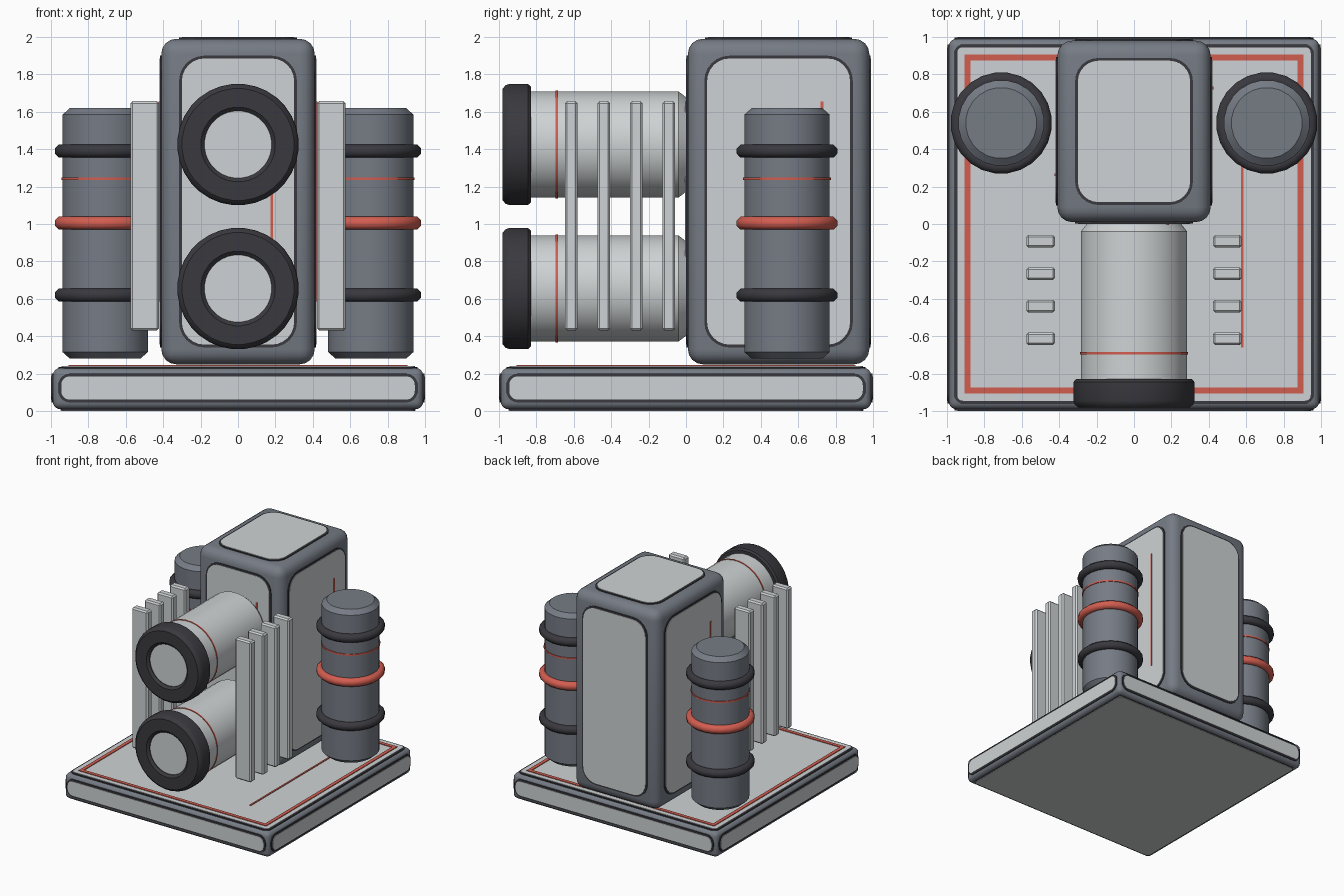
import bpy, bmesh, math
from mathutils import Vector, Matrix

if "Cube" in bpy.data.objects:
    bpy.data.objects.remove(bpy.data.objects["Cube"])


def material(name, rgb):
    m = bpy.data.materials.new(name)
    m.diffuse_color = (*rgb, 1)
    m.use_nodes = True
    m.node_tree.nodes["Principled BSDF"].inputs["Base Color"].default_value = m.diffuse_color
    return m


GREY = material("slate grey", (0.18, 0.20, 0.235))
LIGHT = material("pale grey", (0.62, 0.65, 0.66))
DARK = material("charcoal", (0.042, 0.040, 0.048))
RED = material("coral red", (0.65, 0.11, 0.08))


def finish(name, bm, mat, smooth=35):
    bmesh.ops.recalc_face_normals(bm, faces=bm.faces[:])
    me = bpy.data.meshes.new(name)
    bm.to_mesh(me)
    bm.free()
    me.materials.append(mat)
    if smooth:
        me.shade_smooth()
        me.set_sharp_from_angle(angle=math.radians(smooth))
    ob = bpy.data.objects.new(name, me)
    bpy.context.collection.objects.link(ob)
    return ob


def box(name, lo, hi, mat, bevel=0.0, seg=1):
    lo, hi = Vector(lo), Vector(hi)
    bm = bmesh.new()
    bmesh.ops.create_cube(bm, size=1, matrix=Matrix.Translation((lo + hi) / 2)
                          @ Matrix.Diagonal((*(hi - lo), 1)))
    if bevel:
        bmesh.ops.bevel(bm, geom=bm.edges[:], offset=bevel, segments=seg,
                        profile=0.5, affect='EDGES')
    return finish(name, bm, mat, 35 if seg > 1 else 0)


def plate(name, centre, normal, u, v, a, b, r, thick, mat):
    """Rounded rectangle of half sizes a, b, sunk a little into its face."""
    c, n, u, v = map(Vector, (centre, normal, u, v))
    bm = bmesh.new()
    pts = []
    for k, (su, sv) in enumerate(((1, 1), (-1, 1), (-1, -1), (1, -1))):
        for i in range(7):
            t = math.radians(90 * k + 15 * i)
            pts.append(u * (su * (a - r) + r * math.cos(t))
                       + v * (sv * (b - r) + r * math.sin(t)))
    base = bm.faces.new([bm.verts.new(c + p - n * 0.003) for p in pts])
    ext = bmesh.ops.extrude_face_region(bm, geom=[base])
    bmesh.ops.translate(bm, vec=n * (thick + 0.003),
                        verts=[g for g in ext['geom'] if isinstance(g, bmesh.types.BMVert)])
    return finish(name, bm, mat, 0)


def panel(name, *geo, a, b, r, trim=0.015):
    """Pale panel lying on a slightly larger dark trim."""
    plate(name + "_trim", *geo, a + trim, b + trim, r + trim, 0.006, DARK)
    plate(name, *geo, a, b, r, 0.010, LIGHT)


def lathe(name, profile, centre, mat, along_y=False, n=32, closed=False, smooth=35):
    """Spin (radius, height) points around z, or around y."""
    bm = bmesh.new()
    rings = []
    for r, h in profile:
        ring = []
        for i in range(n):
            t = 2 * math.pi * (i + 0.5) / n
            x, y = r * math.cos(t), r * math.sin(t)
            p = (x, h, y) if along_y else (x, y, h)
            ring.append(bm.verts.new(Vector(p) + Vector(centre)))
        rings.append(ring)
    pairs = list(zip(rings, rings[1:]))
    if closed:
        pairs.append((rings[-1], rings[0]))
    else:
        bm.faces.new(rings[0])
        bm.faces.new(rings[-1])
    for p, q in pairs:
        for i in range(n):
            j = (i + 1) % n
            bm.faces.new((p[i], p[j], q[j], q[i]))
    return finish(name, bm, mat, smooth)


X, Y, Z = (1, 0, 0), (0, 1, 0), (0, 0, 1)
SIDES = (("front", (0, -1, 0), X), ("back", (0, 1, 0), X),
         ("right", (1, 0, 0), Y), ("left", (-1, 0, 0), Y))

# Base slab with a panel on each face
box("base", (-0.99, -0.99, 0.01), (0.99, 0.99, 0.23), GREY, 0.04, 4)
for side, n, u in SIDES:
    panel("base_panel_" + side, Vector(n) * 0.99 + Vector((0, 0, 0.123)), n, u, Z,
          a=0.945, b=0.062, r=0.045)
panel("base_panel_top", (0, 0, 0.23), Z, X, Y, a=0.945, b=0.945, r=0.03)
panel("base_panel_bottom", (0, 0, 0.01), (0, 0, -1), X, Y, a=0.945, b=0.945, r=0.03, trim=0.004)

# Red border and seam on the base top
for s in (-1, 1):
    box("border_x", (-0.905, s * 0.89 - 0.015, 0.236), (0.905, s * 0.89 + 0.015, 0.246), RED)
    box("border_y", (s * 0.89 - 0.015, -0.875, 0.236), (s * 0.89 + 0.015, 0.875, 0.246), RED)
box("base_seam", (0.572, -0.66, 0.236), (0.586, 0.66, 0.246), RED)

# Tall housing
MID = Vector((0, 0.495, 1.12))
box("housing", (-0.41, 0.01, 0.25), (0.41, 0.98, 1.99), GREY, 0.08, 4)
for side, n, u in SIDES:
    flat = u == X
    c = MID + Vector(n) * (0.485 if flat else 0.41)
    panel("housing_panel_" + side, c, n, u, Z, a=0.30 if flat else 0.382, b=0.765, r=0.12)
    # Red vertical seam on each panel but the back one
    if side != "back":
        shift = {"front": (0.18, 0, 0), "right": (0, 0.232, 0), "left": (0, -0.232, 0)}[side]
        plate("housing_seam_" + side, c + Vector(shift), n, u, Z, 0.007, 0.535, 0.001, 0.015, RED)
panel("housing_panel_top", (0, 0.495, 1.99), Z, X, Y, a=0.30, b=0.378, r=0.11)

# Two barrels with dark muzzle rings
for z in (0.655, 1.425):
    c = (0, 0, z)
    lathe("barrel", [(0.25, 0.005), (0.285, -0.04), (0.285, -0.90)], c, LIGHT, True)
    lathe("barrel_band", [(0.28, -0.685), (0.289, -0.685), (0.289, -0.697), (0.28, -0.697)],
          c, RED, True, closed=True)
    lathe("muzzle_ring", [(0.18, -0.85), (0.28, -0.83), (0.312, -0.83), (0.325, -0.845),
                          (0.325, -0.945), (0.318, -0.965), (0.30, -0.98), (0.20, -0.98),
                          (0.18, -0.962)], c, DARK, True, closed=True)
    lathe("muzzle_disc", [(0.185, -0.86), (0.185, -0.955)], c, LIGHT, True)

# Tanks and cooling fins on both sides
for s in (-1, 1):
    c = (s * 0.71, 0.54, 0)
    lathe("tank", [(0.19, 0.28), (0.23, 0.315), (0.23, 1.585), (0.19, 1.62)], c, GREY, n=24, smooth=30)
    for z, mat in ((0.62, DARK), (1.005, RED), (1.39, DARK)):
        oct_profile = [(0.237 + 0.037 * math.cos(math.pi * (k + 0.5) / 4),
                        z + 0.037 * math.sin(math.pi * (k + 0.5) / 4)) for k in range(8)]
        lathe("tank_hoop", oct_profile, c, mat, n=24, closed=True, smooth=50)
    lathe("tank_band", [(0.225, 1.234), (0.236, 1.234), (0.236, 1.248), (0.225, 1.248)],
          c, RED, n=24, closed=True)
    for i in range(4):
        y = -0.613 + i * 0.1737
        x0, x1 = sorted((s * 0.422, s * 0.576))
        box("fin", (x0, y - 0.034, 0.43), (x1, y + 0.034, 1.657), LIGHT, 0.012)
